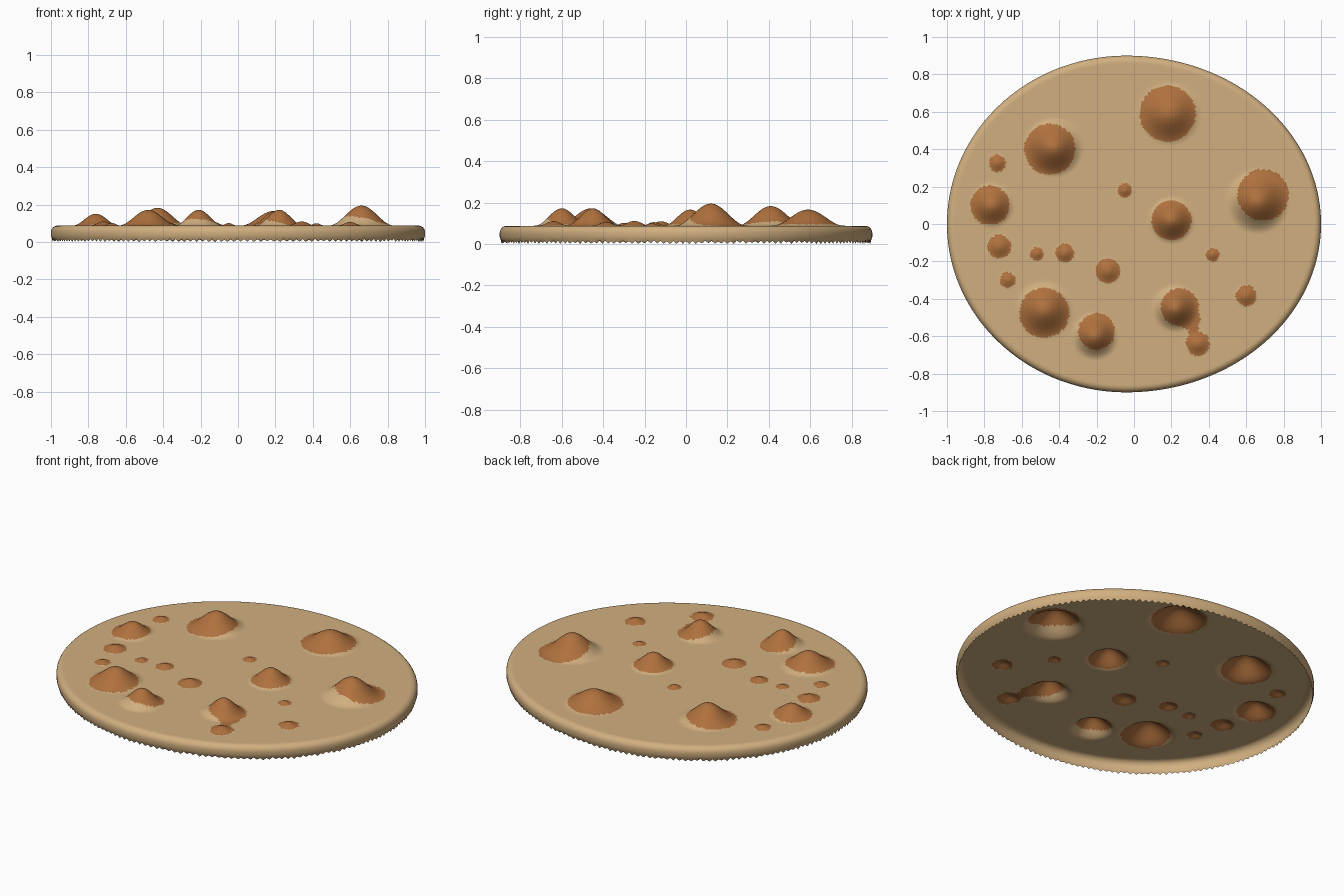
import bpy, bmesh, math, random

random.seed(4)
cube = bpy.data.objects.get("Cube")
if cube:
    bpy.data.objects.remove(cube)


def material(name, rgb):
    m = bpy.data.materials.new(name)
    m.use_nodes = True
    m.diffuse_color = (*rgb, 1)
    bsdf = m.node_tree.nodes["Principled BSDF"]
    bsdf.inputs["Base Color"].default_value = (*rgb, 1)
    bsdf.inputs["Roughness"].default_value = 0.9
    return m


SEGS, RINGS = 360, 115
TOP = 0.088          # height of the flat upper surface
CX = -0.04           # widest line of the slightly egg-shaped outline

# Large chips: mound centre, mound height and radius, coloured patch centre and radius
MOUNDS = [
    (0.19, 0.59, 0.078, 0.175, 0.18, 0.59, 0.150),
    (-0.43, 0.41, 0.095, 0.165, -0.45, 0.40, 0.136),
    (-0.76, 0.10, 0.063, 0.125, -0.77, 0.10, 0.105),
    (0.20, 0.02, 0.078, 0.130, 0.20, 0.02, 0.106),
    (0.66, 0.12, 0.107, 0.175, 0.69, 0.155, 0.137),
    (-0.48, -0.46, 0.084, 0.160, -0.48, -0.475, 0.133),
    (-0.21, -0.60, 0.084, 0.130, -0.20, -0.575, 0.098),
    (0.22, -0.45, 0.084, 0.130, 0.245, -0.445, 0.102),
]
# Small chips: centre and radius
SPECKS = [
    (-0.73, 0.325, 0.045), (-0.05, 0.18, 0.038), (-0.72, -0.12, 0.062),
    (-0.52, -0.16, 0.036), (-0.37, -0.155, 0.050), (-0.675, -0.30, 0.041),
    (-0.14, -0.25, 0.066), (0.42, -0.165, 0.036), (0.60, -0.385, 0.056),
    (0.34, -0.64, 0.064),
]
# Melted smear joining two chips
SMEAR = [(0.30, -0.51, 0.055), (0.32, -0.57, 0.028)]

PATCHES = [m[4:] for m in MOUNDS] + SPECKS + SMEAR
BUMPS = [m[:4] for m in MOUNDS]
BUMPS += [(x, y, 0.35 * r, 1.15 * r) for x, y, r in SPECKS]


def height(x, y):
    z = TOP
    for bx, by, h, r in BUMPS:
        d = math.hypot(x - bx, y - by)
        if d < r:
            z += h * (1 + math.cos(math.pi * d / r)) / 2
    return z


def outline(angle, inset):
    c, s = math.cos(angle), math.sin(angle)
    half = 1 - CX if c > 0 else 1 + CX
    return CX + c * (half - inset), s * (0.9 - inset)


bm = bmesh.new()
angles = [2 * math.pi * i / SEGS for i in range(SEGS)]
rings = []

# Upper surface with raised chips
EDGE = 0.035
for k in range(1, RINGS + 1):
    f = k / RINGS
    ring = []
    for a in angles:
        ex, ey = outline(a, EDGE)
        x, y = CX + (ex - CX) * f, ey * f
        ring.append(bm.verts.new((x, y, height(x, y))))
    rings.append(ring)

# Rounded shoulder, upright side and ragged open lower rim
side = [(EDGE * (1 - math.sin(t)), TOP - EDGE * (1 - math.cos(t)))
        for t in (math.pi / 12 * i for i in range(1, 7))]
side += [(0.0, 0.035), (0.004, 0.022), (0.010, None)]
for inset, z in side:
    ring = []
    for i, a in enumerate(angles):
        zz = z
        if z is None:
            zz = random.uniform(0.0, 0.007) if i % 2 else random.uniform(0.012, 0.018)
        ring.append(bm.verts.new((*outline(a, inset), zz)))
    rings.append(ring)

centre = bm.verts.new((CX, 0, height(CX, 0)))
for i in range(SEGS):
    j = (i + 1) % SEGS
    bm.faces.new((centre, rings[0][i], rings[0][j]))
    for inner, outer in zip(rings, rings[1:]):
        bm.faces.new((inner[i], outer[i], outer[j], inner[j]))

# Chip colour inside the patches, dough elsewhere
for f in bm.faces:
    c = f.calc_center_median()
    f.material_index = int(any(math.hypot(c.x - x, c.y - y) < r for x, y, r in PATCHES))
    f.smooth = True

mesh = bpy.data.meshes.new("cookie")
bm.to_mesh(mesh)
bm.free()
mesh.materials.append(material("baked dough tan", (0.64, 0.43, 0.215)))
mesh.materials.append(material("chip brown", (0.43, 0.165, 0.048)))
cookie = bpy.data.objects.new("cookie", mesh)
bpy.context.collection.objects.link(cookie)
